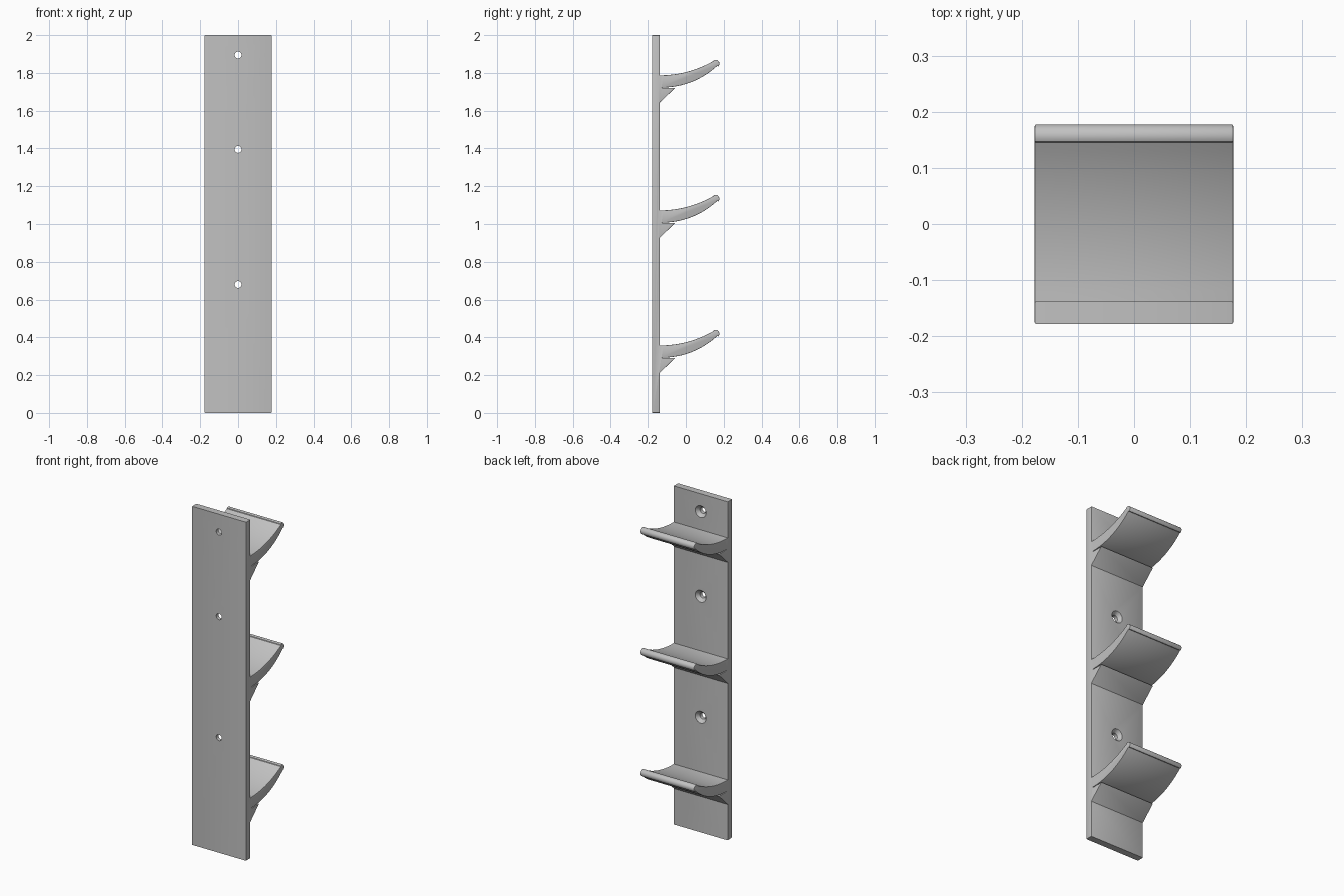
import bpy, bmesh, math
from mathutils import Vector

cube = bpy.data.objects.get("Cube")
if cube:
    bpy.data.objects.remove(cube)

HALF_W, FRONT, BACK, HEIGHT = 0.177, -0.178, -0.138, 2.0

grey = bpy.data.materials.new("plain_grey")
grey.use_nodes = True
grey.diffuse_color = (0.53, 0.53, 0.53, 1)
grey.node_tree.nodes["Principled BSDF"].inputs["Base Color"].default_value = grey.diffuse_color


def add_object(name, bm):
    bmesh.ops.recalc_face_normals(bm, faces=bm.faces)
    mesh = bpy.data.meshes.new(name)
    bm.to_mesh(mesh)
    bm.free()
    mesh.materials.append(grey)
    obj = bpy.data.objects.new(name, mesh)
    bpy.context.collection.objects.link(obj)
    return obj


def arc(cy, cz, r, start, end, steps):
    """Points (y, z) on an arc, angles in degrees."""
    angles = [math.radians(start + (end - start) * i / steps) for i in range(steps + 1)]
    return [(cy + r * math.cos(a), cz + r * math.sin(a)) for a in angles]


def hook_profile(z):
    """Brace, curved underside, round lip and curved top, from the bottom up."""
    brace = [(BACK, z + 0.212), (-0.056, z + 0.291), (-0.125, z + 0.2905)]
    under = arc(-0.125, z + 0.7175, 0.425, -90, -47, 16)
    lip = arc(0.157, z + 0.419, 0.0205, -44, 120, 12)
    top = arc(BACK, z + 0.923, 0.566, -60, -90, 16)
    return brace + under + lip + top


# Side profile of the back plate with its three hooks
profile = [(FRONT, 0), (BACK, 0)]
for i in range(3):
    profile += hook_profile(0.715 * i)
profile += [(BACK, HEIGHT), (FRONT, HEIGHT)]

# Extrude the profile across the width
bm = bmesh.new()
side = bm.faces.new([bm.verts.new((-HALF_W, y, z)) for y, z in profile])
grown = bmesh.ops.extrude_face_region(bm, geom=[side])["geom"]
bmesh.ops.translate(bm, vec=(2 * HALF_W, 0, 0),
                    verts=[g for g in grown if isinstance(g, bmesh.types.BMVert)])

# Softened rim along both sides
weights = bm.edges.layers.float.new("bevel_weight_edge")
for e in bm.edges:
    a, b = e.verts
    if abs(a.co.x - b.co.x) < 0.001:
        e[weights] = 1.0
rack = add_object("wall_hook_rack", bm)
bpy.context.view_layer.objects.active = rack
rack.select_set(True)
rim = rack.modifiers.new("rim", 'BEVEL')
rim.limit_method = 'WEIGHT'
rim.width = 0.003
rim.segments = 2
rim.use_clamp_overlap = False
bpy.ops.object.modifier_apply(modifier=rim.name)

# Countersunk screw holes
for z in (0.68, 1.395, 1.895):
    bm = bmesh.new()
    outline = [(0, -0.2), (0.018, -0.2), (0.018, -0.157), (0.037, -0.136), (0.037, -0.12), (0, -0.12)]
    verts = [bm.verts.new((r, y, z)) for r, y in outline]
    edges = [bm.edges.new(pair) for pair in zip(verts, verts[1:])]
    bmesh.ops.spin(bm, geom=verts + edges, cent=(0, 0, z), axis=Vector((0, 1, 0)),
                   angle=math.tau, steps=32)
    bmesh.ops.remove_doubles(bm, verts=bm.verts, dist=0.0001)
    cutter = add_object("screw_hole_cutter", bm)
    cutter.hide_render = True
    cut = rack.modifiers.new("screw_hole", 'BOOLEAN')
    cut.operation = 'DIFFERENCE'
    cut.solver = 'EXACT'
    cut.object = cutter
    bpy.ops.object.modifier_apply(modifier=cut.name)
    bpy.data.objects.remove(cutter)

bpy.ops.object.shade_smooth_by_angle(angle=math.radians(30))
